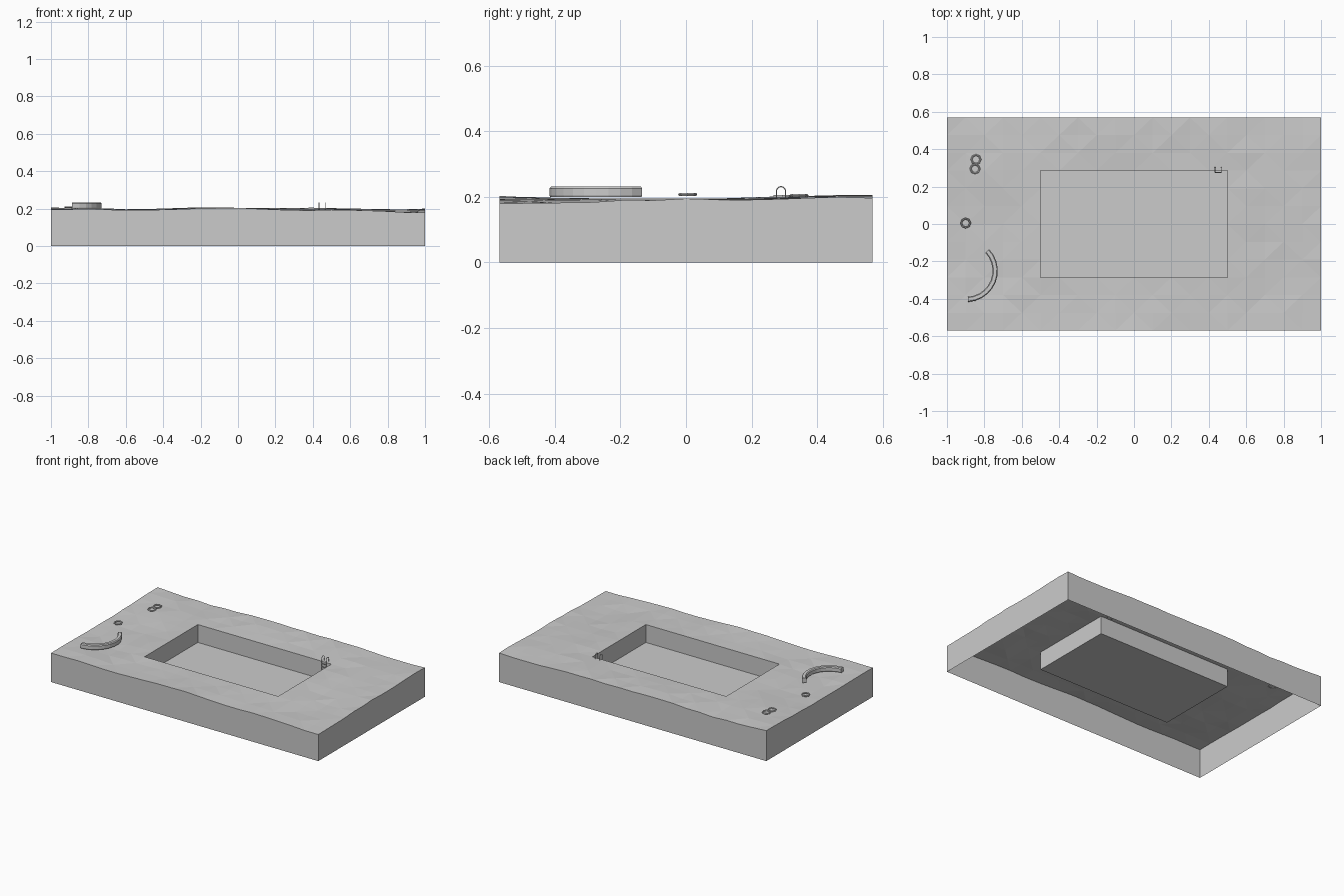
import bpy, bmesh, random
from math import sin, cos, pi, radians, hypot

if "Cube" in bpy.data.objects:
    bpy.data.objects.remove(bpy.data.objects["Cube"])

random.seed(4)
HX, HY = 1.0, 0.57          # outer half sizes
PX, PY = 0.5, 0.285         # pool half sizes
RIM, FLOOR = 0.196, 0.075
NX, NY = 20, 12


def finish(bm, name):
    me = bpy.data.meshes.new(name)
    bm.to_mesh(me)
    bm.free()
    ob = bpy.data.objects.new(name, me)
    bpy.context.collection.objects.link(ob)
    return ob


def ground_z(x, y):
    d = hypot(max(abs(x) - PX, 0), max(abs(y) - PY, 0))
    fade = min(d / 0.22, 1.0)
    wave = 0.004 * sin(4.6 * x + 1.2) + 0.005 * sin(5 * y - 0.6) + 0.003 * sin(9 * x + 7 * y)
    corner_drop = 0.012 * max(0, x) * max(0, -y / HY)
    return RIM + fade * (wave - corner_drop)


# uneven ground with a pool opening, outer skirt and sunken pool
bm = bmesh.new()
grid = []
for j in range(NY + 1):
    row = []
    for i in range(NX + 1):
        x = -HX + 2 * HX * i / NX
        y = -HY + 2 * HY * j / NY
        z = ground_z(x, y)
        if abs(x) > PX + 0.05 or abs(y) > PY + 0.05:
            z += random.uniform(-0.0025, 0.0025)
        row.append(bm.verts.new((x, y, z)))
    grid.append(row)
for j in range(NY):
    for i in range(NX):
        if NX // 4 <= i < 3 * NX // 4 and NY // 4 <= j < 3 * NY // 4:
            continue
        a, b, c, d = grid[j][i], grid[j][i + 1], grid[j + 1][i + 1], grid[j + 1][i]
        if (i + j) % 2:
            bm.faces.new((a, b, c))
            bm.faces.new((a, c, d))
        else:
            bm.faces.new((a, b, d))
            bm.faces.new((b, c, d))
for v in [v for v in bm.verts if not v.link_faces]:
    bm.verts.remove(v)


def is_outer(e):
    return all(abs(v.co.x) > PX + 0.01 or abs(v.co.y) > PY + 0.01 for v in e.verts)


border = [e for e in bm.edges if e.is_boundary]
outer = [e for e in border if is_outer(e)]
inner = [e for e in border if not is_outer(e)]
for edges, level in ((outer, 0.0), (inner, FLOOR)):
    geom = bmesh.ops.extrude_edge_only(bm, edges=edges)["geom"]
    for v in geom:
        if isinstance(v, bmesh.types.BMVert):
            v.co.z = level
    if level > 0:
        bmesh.ops.contextual_create(bm, geom=[e for e in geom if isinstance(e, bmesh.types.BMEdge)])
bmesh.ops.recalc_face_normals(bm, faces=bm.faces)
if max(bm.faces, key=lambda f: f.calc_center_median().z).normal.z < 0:
    bmesh.ops.reverse_faces(bm, faces=bm.faces)
finish(bm, "ground_and_pool")

# curved bench: bevelled section swept round an arc
section = [(-0.012, 0.200), (0.012, 0.200), (0.014, 0.206), (0.014, 0.226),
           (0.009, 0.232), (-0.009, 0.232), (-0.014, 0.226), (-0.014, 0.206)]
bm = bmesh.new()
rings = []
STEPS = 10
for k in range(STEPS + 1):
    t = radians(-87 + 131 * k / STEPS)
    rings.append([bm.verts.new((-0.895 + (0.153 + r) * cos(t), -0.25 + (0.153 + r) * sin(t), z))
                  for r, z in section])
n = len(section)
for r0, r1 in zip(rings, rings[1:]):
    for i in range(n):
        bm.faces.new((r0[i], r0[(i + 1) % n], r1[(i + 1) % n], r1[i]))
bm.faces.new(rings[0])
bm.faces.new(rings[-1])
bmesh.ops.recalc_face_normals(bm, faces=bm.faces)
finish(bm, "curved_bench")

# swim rings lying on the ground
for k, (x, y, z) in enumerate([(-0.90, 0.005, 0.208), (-0.85, 0.295, 0.202), (-0.845, 0.345, 0.204)]):
    bpy.ops.mesh.primitive_torus_add(major_segments=8, minor_segments=6, major_radius=0.024,
                                     minor_radius=0.005, location=(x, y, z))
    bpy.context.object.name = f"swim_ring_{k + 1}"


# pool ladder: two hooked rails and rungs
def tube(name, points, radius=0.002):
    cu = bpy.data.curves.new(name, "CURVE")
    cu.dimensions = "3D"
    cu.bevel_depth = radius
    cu.bevel_resolution = 1
    cu.use_fill_caps = True
    sp = cu.splines.new("POLY")
    sp.points.add(len(points) - 1)
    for p, co in zip(sp.points, points):
        p.co = (*co, 1)
    ob = bpy.data.objects.new(name, cu)
    bpy.context.collection.objects.link(ob)


arch = [(0.290 + 0.014 * cos(pi * k / 6), 0.218 + 0.014 * sin(pi * k / 6)) for k in range(7)]
rail = [(0.304, 0.190)] + arch + [(0.276, 0.135)]
for side, x in (("left", 0.433), ("right", 0.467)):
    tube(f"ladder_rail_{side}", [(x, y, z) for y, z in rail])
for k, z in enumerate((0.145, 0.165, 0.185)):
    tube(f"ladder_rung_{k + 1}", [(0.433, 0.276, z), (0.467, 0.276, z)])
